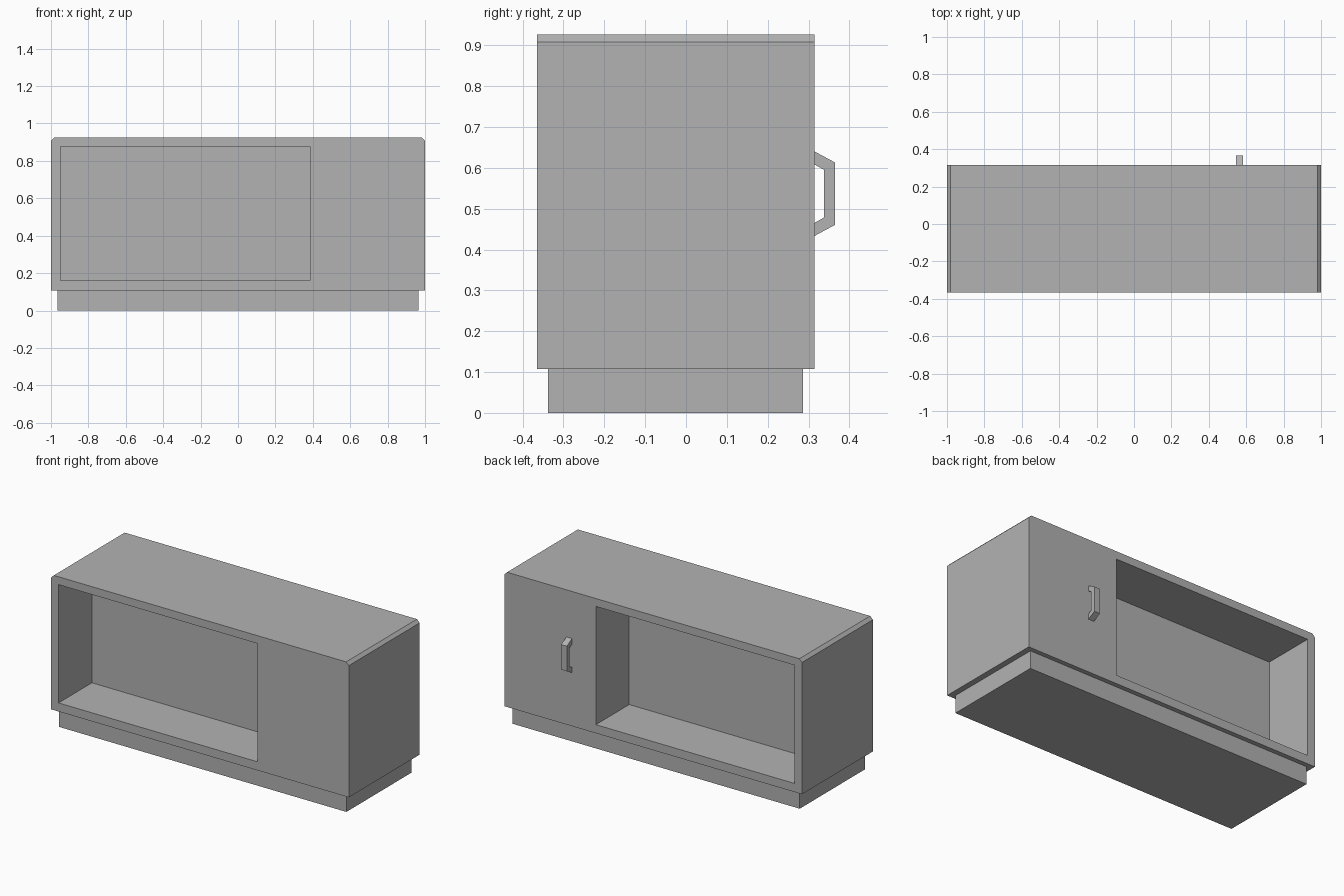
import bpy
import bmesh
from mathutils import Vector

cube = bpy.data.objects.get("Cube")
if cube:
    bpy.data.objects.remove(cube, do_unlink=True)

grey = bpy.data.materials.new("plain grey")
grey.use_nodes = True
colour = (0.448, 0.448, 0.448, 1)
grey.diffuse_color = colour
grey.node_tree.nodes["Principled BSDF"].inputs["Base Color"].default_value = colour


def extrude(name, profile, offset):
    """Solid made by sweeping a closed outline along an offset."""
    bm = bmesh.new()
    face = bm.faces.new([bm.verts.new(p) for p in profile])
    swept = bmesh.ops.extrude_face_region(bm, geom=[face], use_keep_orig=True)
    moved = [g for g in swept["geom"] if isinstance(g, bmesh.types.BMVert)]
    bmesh.ops.translate(bm, verts=moved, vec=Vector(offset))
    bmesh.ops.recalc_face_normals(bm, faces=bm.faces)
    mesh = bpy.data.meshes.new(name)
    bm.to_mesh(mesh)
    bm.free()
    mesh.materials.append(grey)
    obj = bpy.data.objects.new(name, mesh)
    bpy.context.collection.objects.link(obj)
    return obj


def box(name, x0, x1, y0, y1, z0, z1):
    outline = [(x0, y0, z0), (x1, y0, z0), (x1, y0, z1), (x0, y0, z1)]
    return extrude(name, outline, (0, y1 - y0, 0))


front, back = -0.365, 0.315
bottom, top = 0.108, 0.926
chamfer = 0.018

# Cabinet body with chamfered long top edges
outline = [(-1, bottom), (1, bottom), (1, top - chamfer), (1 - chamfer, top),
           (chamfer - 1, top), (-1, top - chamfer)]
body = extrude("cabinet_body", [(x, front, z) for x, z in outline],
               (0, back - front, 0))

# Open shelves on both sides, leaving a thin divider between them
depth, spare = 0.32, 0.1
for y0, y1 in ((front - spare, front + depth), (back - depth, back + spare)):
    cutter = box("shelf_cutter", -0.95, 0.385, y0, y1, 0.16, 0.878)
    cutter.hide_render = True
    cut = body.modifiers.new("shelf", "BOOLEAN")
    cut.operation = "DIFFERENCE"
    cut.solver = "EXACT"
    cut.object = cutter
    bpy.context.view_layer.objects.active = body
    bpy.ops.object.modifier_apply(modifier=cut.name)
    bpy.data.objects.remove(cutter, do_unlink=True)

# Recessed plinth
box("plinth", -0.965, 0.965, -0.338, 0.287, 0, bottom)

# Bracket handle on the closed back section
upper = [(back, 0.64), (0.365, 0.613)]
inner = [(0.338, 0.595), (back, 0.608)]
middle = 0.5367


def flip(points):
    return [(y, 2 * middle - z) for y, z in reversed(points)]


bracket = upper + flip(upper) + flip(inner) + inner
extrude("handle", [(0.545, y, z) for y, z in bracket], (0.038, 0, 0))
